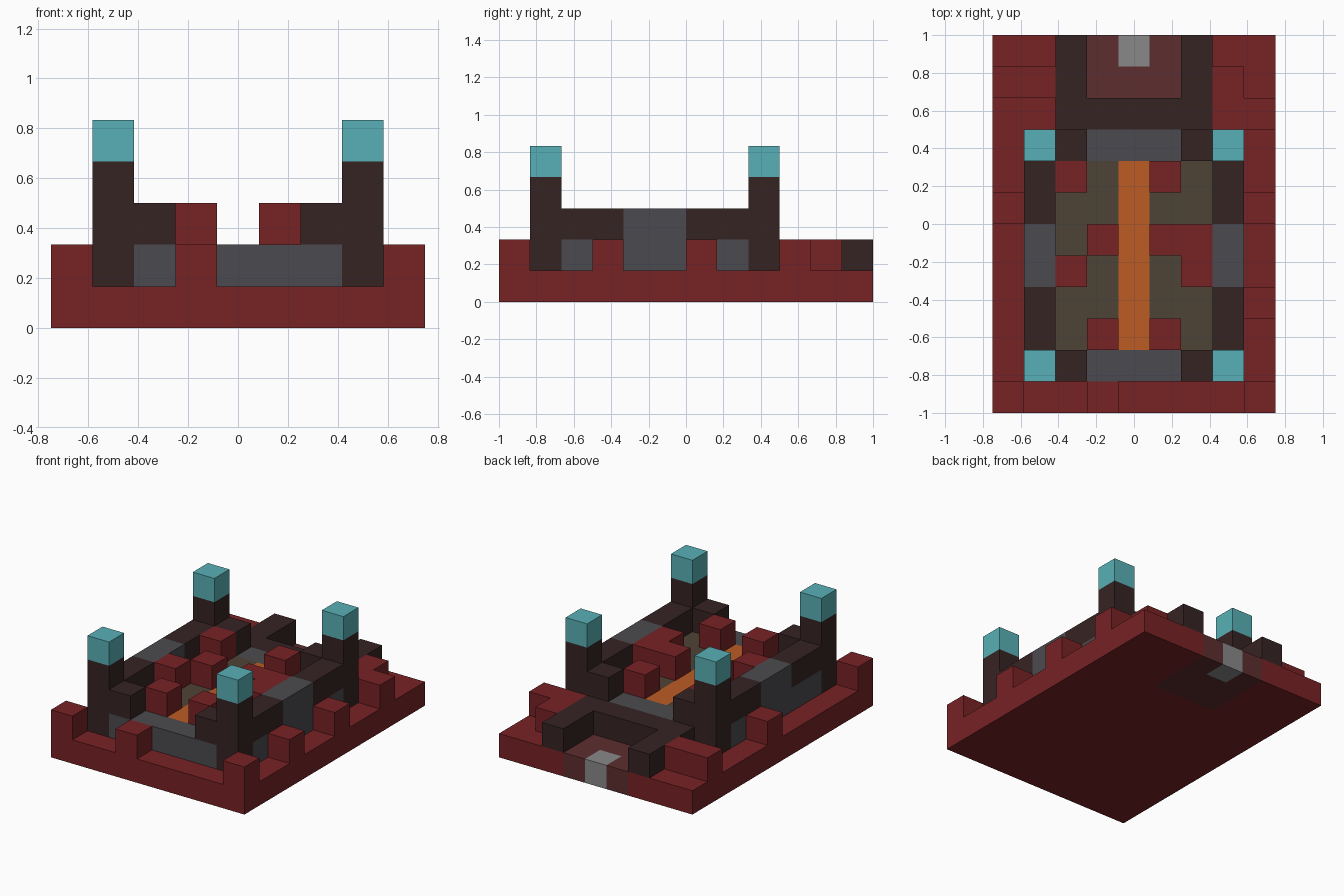
import bpy
import bmesh
from mathutils import Matrix, Vector

if "Cube" in bpy.data.objects:
    bpy.data.objects.remove(bpy.data.objects["Cube"])

CELL = 1 / 6
WIDE, DEEP = 9, 12          # footprint in cells


def linear(byte):
    c = byte / 255
    return c / 12.92 if c <= 0.04045 else ((c + 0.055) / 1.055) ** 2.4


def make_material(name, *rgb):
    mat = bpy.data.materials.new(name)
    mat.use_nodes = True
    colour = (*[linear(c) for c in rgb], 1)
    mat.diffuse_color = colour
    shader = mat.node_tree.nodes["Principled BSDF"]
    shader.inputs["Base Color"].default_value = colour
    shader.inputs["Roughness"].default_value = 0.9
    return mat


red = make_material("dark red brick", 119, 34, 37)
dark = make_material("dark brown stone", 54, 35, 35)
grey = make_material("slate grey", 75, 75, 80)
cyan = make_material("cyan lamp", 88, 176, 183)
orange = make_material("orange lava", 188, 92, 36)
khaki = make_material("khaki earth", 79, 67, 54)
brown = make_material("red brown floor", 93, 46, 47)
pale = make_material("pale grey stone", 137, 137, 137)


def blocks(name, mat, boxes):
    """One object from boxes given as (corner cell, size in cells)."""
    bm = bmesh.new()
    for corner, size in boxes:
        size = Vector(size)
        centre = Vector(corner) + size / 2 - Vector((WIDE / 2, DEEP / 2, 0))
        place = Matrix.Translation(centre * CELL) @ Matrix.Diagonal((*(size * CELL), 1))
        bmesh.ops.create_cube(bm, size=1, matrix=place)
    mesh = bpy.data.meshes.new(name)
    bm.to_mesh(mesh)
    bm.free()
    mesh.materials.append(mat)
    obj = bpy.data.objects.new(name, mesh)
    bpy.context.collection.objects.link(obj)
    return obj


def both_sides(boxes):
    """Add the left-right mirror image of each box."""
    return boxes + [((WIDE - c[0] - s[0], c[1], c[2]), s) for c, s in boxes]


# Ground slab, notched at the back for the entrance
blocks("base_slab", red, [((0, 0, 0), (WIDE, 9, 1))]
       + both_sides([((0, 9, 0), (3, 3, 1))]))
blocks("entrance_floor", brown, [((3, 9, 0), (3, 2, 1))]
       + both_sides([((3, 11, 0), (1, 1, 1))]))
blocks("entrance_step", pale, [((4, 11, 0), (1, 1, 1))])

# Raised stones along the rim
rim_cells = [(0, 0), (3, 0), (8, 0), (8, 3), (0, 6), (8, 6)]
blocks("rim_stones", red, [((x, y, 1), (1, 1, 1)) for x, y in rim_cells])
blocks("back_ledge_right", red, [((0, 10, 1), (2, 1, 1))])
blocks("back_ledge_left", red, [((7, 9, 1), (2, 1, 1)), ((7, 10, 1), (1, 1, 1))])

# Corner towers with lamps
for end, y in (("front", 1), ("back", 8)):
    blocks(end + "_towers", dark, both_sides([((1, y, 1), (1, 1, 3))]))
    blocks(end + "_lamps", cyan, both_sides([((1, y, 4), (1, 1, 1))]))
    blocks(end + "_wall", grey, [((2, y, 1), (5, 1, 1))])
    blocks(end + "_wall_shoulders", dark, both_sides([((2, y, 2), (1, 1, 1))]))

# Side walls: grey below, dark parapets, full grey middle
blocks("side_walls", grey, both_sides([((1, 2, 1), (1, 6, 1)), ((1, 4, 2), (1, 2, 1))]))
blocks("side_parapets", dark,
       both_sides([((1, y, 2), (1, 2, 1)) for y in (2, 6)]))

# Entrance surround
blocks("entrance_surround", dark, [((2, 9, 1), (5, 1, 1))]
       + both_sides([((2, 10, 1), (1, 2, 1))]))

# Courtyard floor and lava channel
blocks("courtyard_floor", khaki, both_sides([((2, 2, 1), (2, 6, 1))]))
blocks("lava_channel", orange, [((4, 2, 1), (1, 6, 1))])

# Courtyard stones, plan drawn from back to front
plan = ["#..#.",
        ".....",
        ".#.##",
        "#...#",
        ".....",
        ".#.#."]
blocks("courtyard_stones", red,
       [((2 + i, 2 + j, 2), (1, 1, 1))
        for j, row in enumerate(reversed(plan))
        for i, mark in enumerate(row) if mark == "#"])
